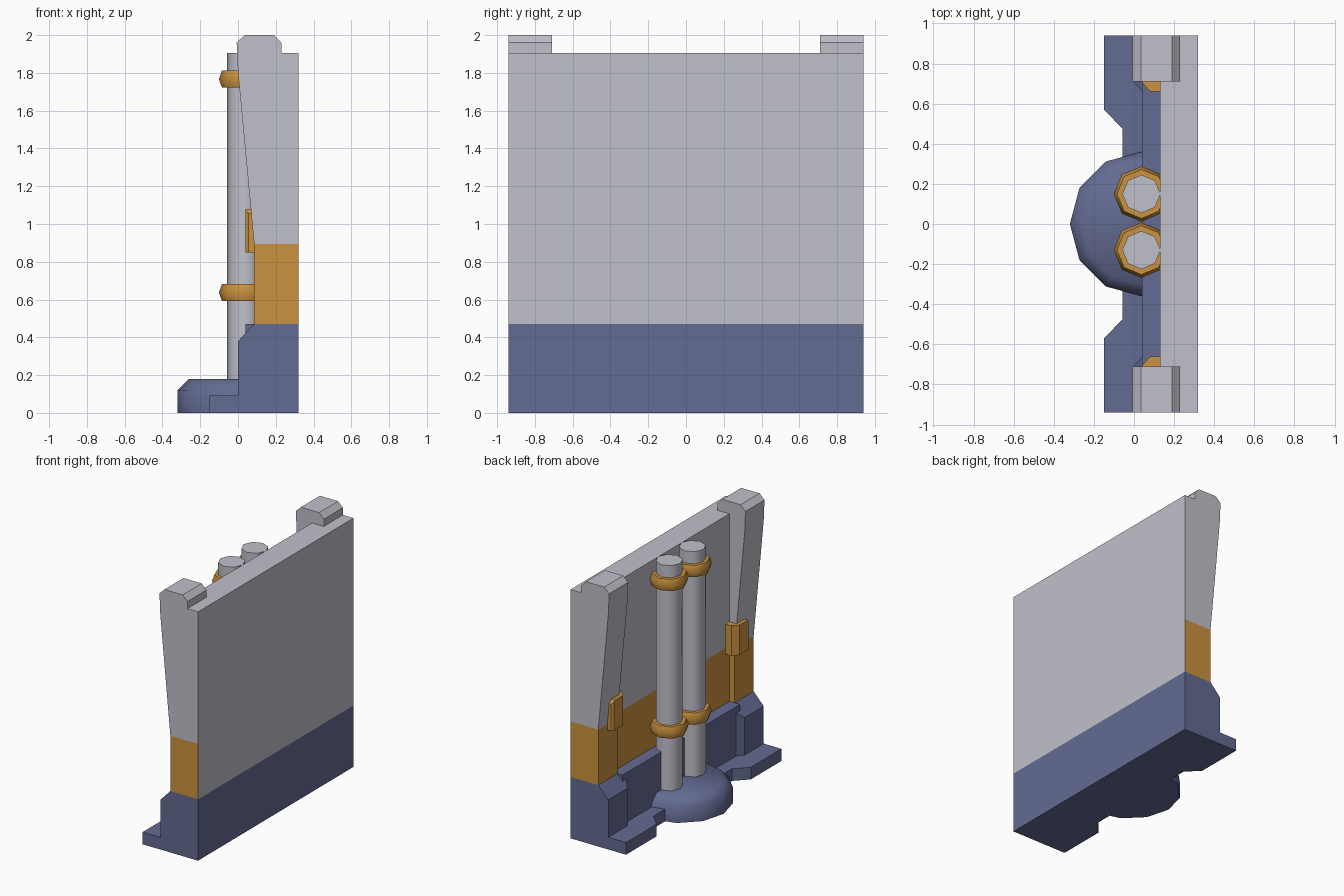
import bpy, bmesh, math
from mathutils import Vector

if "Cube" in bpy.data.objects:
    bpy.data.objects.remove(bpy.data.objects["Cube"])


def material(name, rgb):
    m = bpy.data.materials.new(name)
    m.diffuse_color = (*rgb, 1)
    m.use_nodes = True
    m.node_tree.nodes["Principled BSDF"].inputs["Base Color"].default_value = m.diffuse_color
    return m


BLUE = material("slate_blue", (0.125, 0.147, 0.285))
ORANGE = material("amber", (0.60, 0.29, 0.05))
GREY = material("light_grey", (0.53, 0.53, 0.59))


def finish(name, bm, mats, smooth=False):
    bmesh.ops.recalc_face_normals(bm, faces=bm.faces)
    me = bpy.data.meshes.new(name)
    bm.to_mesh(me)
    bm.free()
    for m in mats:
        me.materials.append(m)
    ob = bpy.data.objects.new(name, me)
    bpy.context.collection.objects.link(ob)
    if smooth:
        bpy.ops.object.select_all(action='DESELECT')
        ob.select_set(True)
        bpy.context.view_layer.objects.active = ob
        bpy.ops.object.shade_smooth_by_angle(angle=math.radians(50))
    return ob


def prism(points, extrude):
    """Closed prism from a 3D polygon and an extrusion vector."""
    bm = bmesh.new()
    face = bm.faces.new([bm.verts.new(p) for p in points])
    r = bmesh.ops.extrude_face_region(bm, geom=[face], use_keep_orig=True)
    vs = [g for g in r["geom"] if isinstance(g, bmesh.types.BMVert)]
    bmesh.ops.translate(bm, verts=vs, vec=extrude)
    bmesh.ops.recalc_face_normals(bm, faces=bm.faces)
    return bm


def cut(bm, co, no, remove=False):
    geom = bm.verts[:] + bm.edges[:] + bm.faces[:]
    r = bmesh.ops.bisect_plane(bm, geom=geom, plane_co=co, plane_no=no, clear_outer=remove)
    if remove:
        edges = [g for g in r["geom_cut"] if isinstance(g, bmesh.types.BMEdge)]
        bmesh.ops.contextual_create(bm, geom=edges)


def banded(name, profile, y0, y1):
    """Wall section along y: blue foot, amber band (not on the back), grey above."""
    bm = prism([(x, y0, z) for x, z in profile], (0, y1 - y0, 0))
    for z in (0.47, 0.895):
        cut(bm, (0, 0, z), (0, 0, 1))
    bmesh.ops.recalc_face_normals(bm, faces=bm.faces)
    for f in bm.faces:
        z = f.calc_center_bounds().z
        if z < 0.472:
            f.material_index = 0
        elif z < 0.895 and f.normal.x < 0.9:
            f.material_index = 1
        else:
            f.material_index = 2
    finish(name, bm, (BLUE, ORANGE, GREY))


def lathe(profile, sides, x, y):
    bm = bmesh.new()
    rings = []
    for r, z in profile:
        rings.append([bm.verts.new((x + r * math.cos(2 * math.pi * i / sides),
                                    y + r * math.sin(2 * math.pi * i / sides), z))
                      for i in range(sides)])
    for a, b in zip(rings, rings[1:]):
        for i in range(sides):
            j = (i + 1) % sides
            bm.faces.new((a[i], a[j], b[j], b[i]))
    bm.faces.new(rings[0][::-1])
    bm.faces.new(rings[-1])
    return bm


# Main wall panel with its foot ledge
banded("wall_panel", [(0.04, 0), (0.04, 0.47), (0.13, 0.47), (0.13, 1.905),
                      (0.32, 1.905), (0.32, 0)], -0.71, 0.71)

# End pillars
pillar = [(0, 0), (0, 0.38), (0.085, 0.47), (0.085, 0.895), (0, 1.8), (-0.007, 1.96),
          (0.035, 2.0), (0.19, 2.0), (0.23, 1.96), (0.23, 1.905), (0.32, 1.905), (0.32, 0)]
for s, side in ((1, "rear"), (-1, "front")):
    banded(side + "_pillar", pillar, s * 0.71, s * 0.94)

    # Chamfered shoulder inside each pillar foot
    plan = [(0.04, 0.66), (0, 0.71), (0.085, 0.71), (0.085, 0.66)]
    bm = prism([(x, s * y, 0.09) for x, y in plan], (0, 0, 0.379))
    cut(bm, (0, 0, 0.38), Vector((-0.09, 0, 0.085)).normalized(), True)
    finish(side + "_shoulder", bm, [BLUE])

    # Corner clip wrapped around the pillar edge
    plan = [(0.13, 0.662), (0.08, 0.662), (0.04, 0.705), (0.04, 0.815),
            (0.055, 0.83), (0.10, 0.83), (0.13, 0.72)]
    bm = prism([(x, s * y, 0.85) for x, y in plan], (0, 0, 0.23))
    cut(bm, (0.04, s * 0.83, 1.055), Vector((0, s, 1)).normalized(), True)
    finish(side + "_clip", bm, [ORANGE])

# Ground slab with stepped front edge
half = [(0, 0.94), (-0.15, 0.94), (-0.15, 0.57), (-0.057, 0.475)]
outline = ([(0.04, 0.71), (0, 0.71)] + half + [(x, -y) for x, y in half[::-1]]
           + [(0, -0.71), (0.04, -0.71)])
finish("ground_slab", prism([(x, y, 0) for x, y in outline], (0, 0, 0.093)), [BLUE])

# Half-round pipe footing
bm = lathe([(0.36, 0), (0.36, 0.12), (0.30, 0.18)], 12, 0.04, 0)
cut(bm, (0.041, 0, 0), (1, 0, 0), True)
finish("pipe_footing", bm, [BLUE], True)

# Twin pipes with collars
for n, y in (("rear", 0.15), ("front", -0.13)):
    finish(n + "_pipe", lathe([(0.095, 0.17), (0.095, 1.905)], 8, 0.037, y), [GREY], True)
    for k, z in (("lower", 0.637), ("upper", 1.767)):
        ring = [(0.122, z - 0.045), (0.138, z), (0.122, z + 0.045)]
        ring = [(0.09, z - 0.045)] + ring + [(0.09, z + 0.045)]
        finish(n + "_" + k + "_collar", lathe(ring, 8, 0.037, y), [ORANGE], True)
